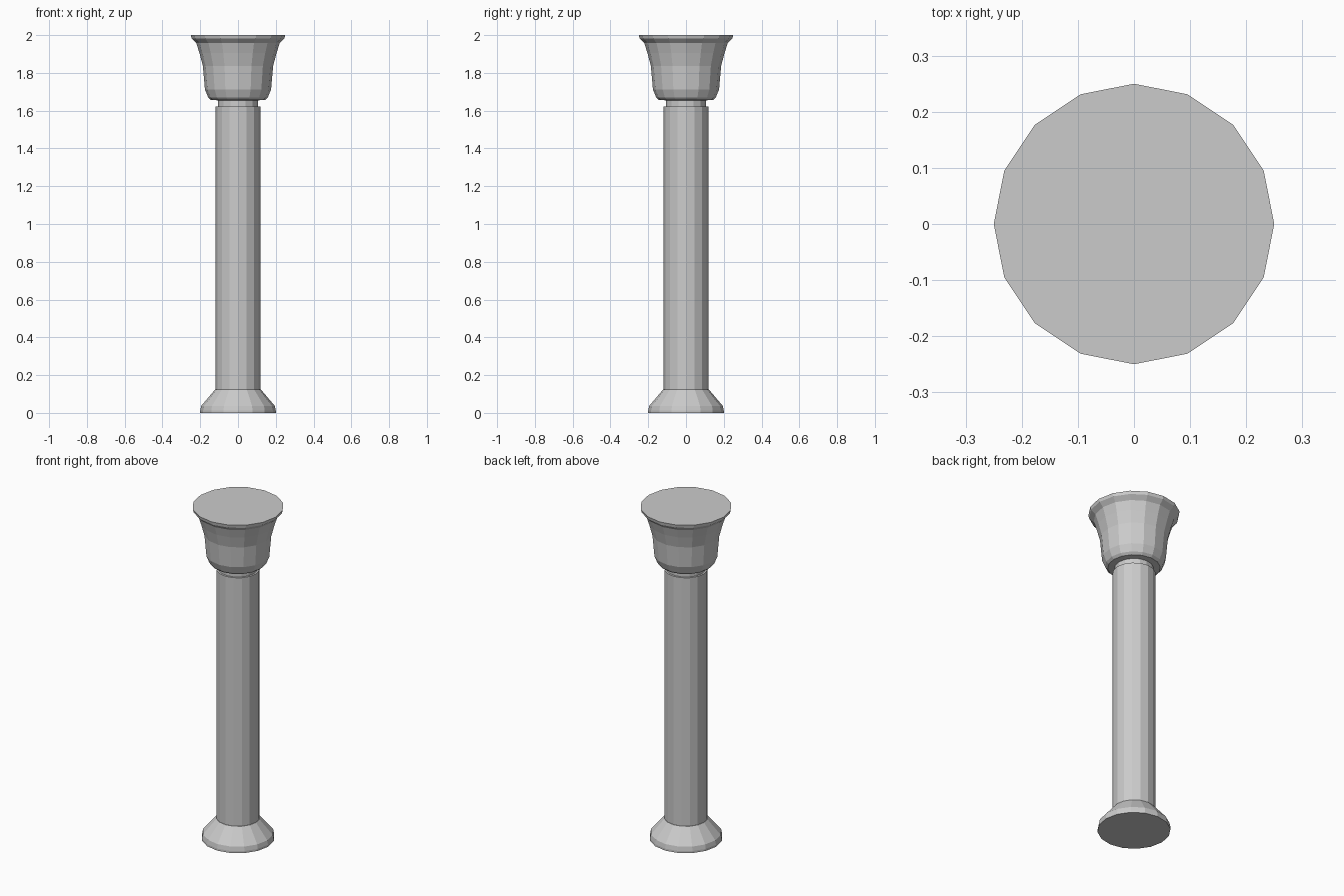
import bpy, bmesh, math

if "Cube" in bpy.data.objects:
    bpy.data.objects.remove(bpy.data.objects["Cube"])

SIDES = 16


def lathe(name, profile):
    """Closed, flat-faced turned part from (radius, height) points, bottom to top."""
    bm = bmesh.new()
    rings = []
    for r, z in profile:
        rings.append([bm.verts.new((r * math.cos(2 * math.pi * i / SIDES),
                                    r * math.sin(2 * math.pi * i / SIDES), z))
                      for i in range(SIDES)])
    for low, high in zip(rings, rings[1:]):
        for i in range(SIDES):
            j = (i + 1) % SIDES
            bm.faces.new((low[i], low[j], high[j], high[i]))
    bm.faces.new(rings[0][::-1])
    bm.faces.new(rings[-1])
    mesh = bpy.data.meshes.new(name)
    bm.to_mesh(mesh)
    bm.free()
    obj = bpy.data.objects.new(name, mesh)
    bpy.context.collection.objects.link(obj)
    return obj


# Flared foot
lathe("base", [(0.20, 0), (0.20, 0.012), (0.195, 0.037), (0.12, 0.125)])

# Straight shaft
lathe("shaft", [(0.118, 0.125), (0.118, 1.622)])

# Narrow neck under the capital
lathe("neck", [(0.107, 1.622), (0.107, 1.655)])

# Bell-shaped capital with a thin lip
lathe("capital", [(0.11, 1.655), (0.144, 1.657), (0.158, 1.67), (0.175, 1.712),
                  (0.186, 1.837), (0.204, 1.905), (0.221, 1.958),
                  (0.246, 1.982), (0.25, 2.0)])
